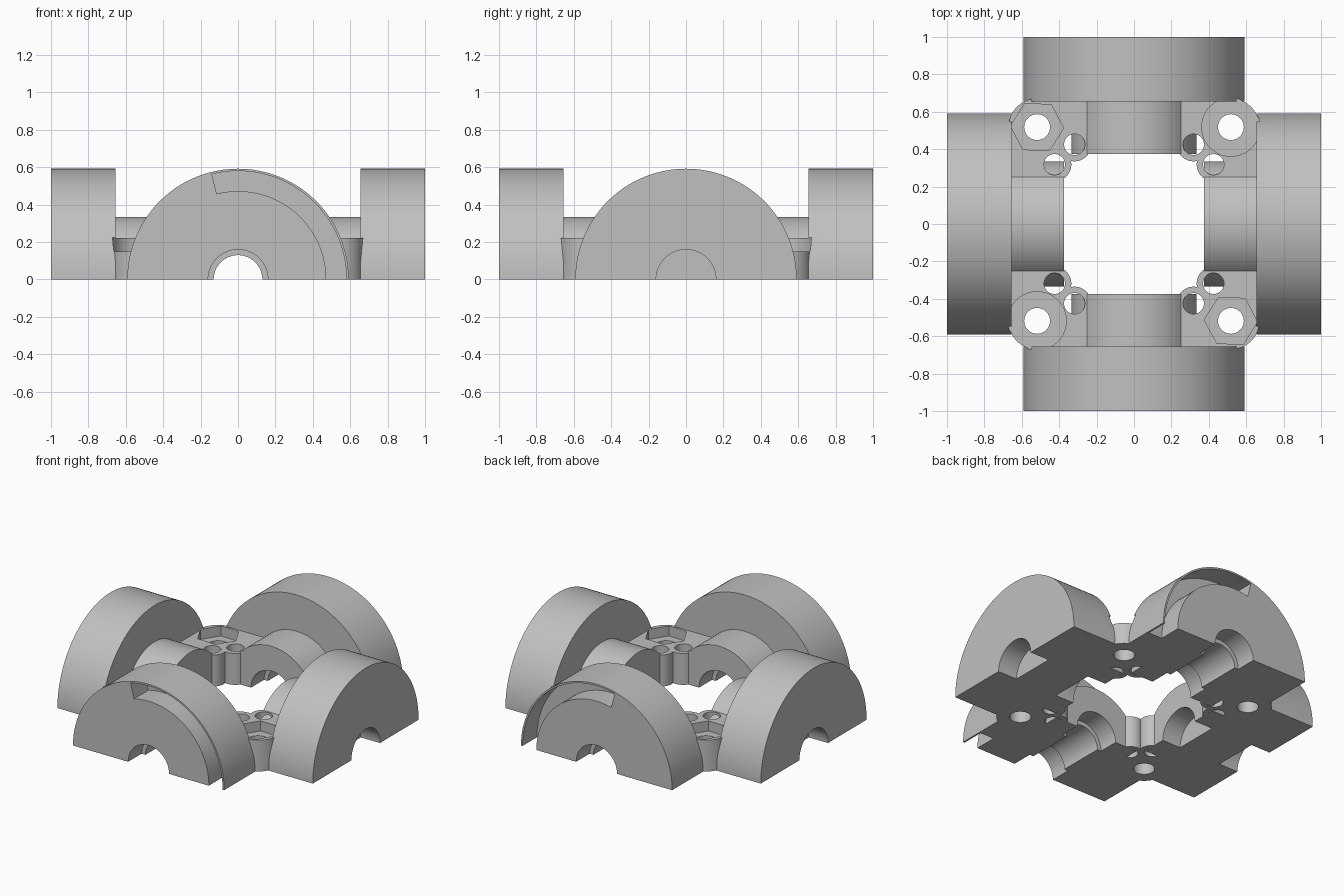
import bpy
from math import sin, cos, pi, radians
from mathutils import Matrix, Vector
import bmesh

if "Cube" in bpy.data.objects:
    bpy.data.objects.remove(bpy.data.objects["Cube"])

grey = bpy.data.materials.new("plain grey")
grey.use_nodes = True
GREY = (0.53, 0.53, 0.53, 1)
grey.diffuse_color = GREY
grey.node_tree.nodes["Principled BSDF"].inputs["Base Color"].default_value = GREY


def prism(name, pts, lo, hi, frame=Matrix()):
    """Extrude a flat outline from lo to hi along the frame's z axis."""
    bm = bmesh.new()
    base = bm.faces.new([bm.verts.new((x, y, lo)) for x, y in pts])
    ext = bmesh.ops.extrude_face_region(bm, geom=[base])["geom"]
    bmesh.ops.translate(bm, vec=(0, 0, hi - lo),
                        verts=[v for v in ext if isinstance(v, bmesh.types.BMVert)])
    bm.transform(frame)
    bmesh.ops.recalc_face_normals(bm, faces=bm.faces)
    mesh = bpy.data.meshes.new(name)
    bm.to_mesh(mesh)
    bm.free()
    mesh.materials.append(grey)
    obj = bpy.data.objects.new(name, mesh)
    bpy.context.collection.objects.link(obj)
    return obj


def circle(r, n=64, cx=0, cy=0, turn=0.0):
    return [(cx + r * cos(turn + 2 * pi * i / n), cy + r * sin(turn + 2 * pi * i / n))
            for i in range(n)]


def arc_band(r0, r1, a0, a1, n=40):
    angles = [radians(a0 + (a1 - a0) * i / n) for i in range(n + 1)]
    return ([(r1 * cos(a), r1 * sin(a)) for a in angles]
            + [(r0 * cos(a), r0 * sin(a)) for a in reversed(angles)])


def combine(body, tools, operation):
    """Apply a boolean with each tool, then discard the tools."""
    for tool in tools:
        mod = body.modifiers.new("bool", "BOOLEAN")
        mod.operation, mod.solver, mod.object = operation, "EXACT", tool
    bpy.context.view_layer.update()
    done = body.evaluated_get(bpy.context.evaluated_depsgraph_get())
    mesh = bpy.data.meshes.new_from_object(done)
    body.modifiers.clear()
    body.data = mesh
    for tool in tools:
        bpy.data.objects.remove(tool)


def arm_frame(side, out):
    """Frame whose x is side, y is up and z points out along the arm."""
    s, u, o = Vector(side), Vector((0, 0, 1)), Vector(out)
    return Matrix((s, u, o)).transposed().to_4x4()


# Each arm: groove starting side, outward direction, groove sweep in degrees
arms = [((1, 0, 0), (0, -1, 0), 104), ((1, 0, 0), (0, 1, 0), 104),
        ((0, -1, 0), (1, 0, 0), 35), ((0, -1, 0), (-1, 0, 0), 35)]
corners = [(1, 1), (-1, 1), (-1, -1), (1, -1)]
TOP, BOLT = 0.222, 0.518
HOLES = [(0.318, 0.425), (0.425, 0.318)]

# Corner blocks with bolt bosses and small drilled bosses
plan = [(0.2, 0.376), (0.2, 0.662), (0.57, 0.662), (0.662, 0.57),
        (0.662, 0.2), (0.376, 0.2), (0.376, 0.376)]
body = None
for sx, sy in corners:
    block = prism("corner_block", [(x * sx, y * sy) for x, y in plan], -0.3, TOP)
    bosses = [prism("boss", circle(0.09, 48, x * sx, y * sy), -0.3, TOP) for x, y in HOLES]
    bosses.append(prism("boss", circle(0.153, 64, BOLT * sx, BOLT * sy), -0.3, TOP))
    combine(block, bosses, "UNION")
    drills = [prism("drill", circle(0.056, 40, x * sx, y * sy), -0.5, 0.5) for x, y in HOLES]
    drills.append(prism("drill", circle(0.069, 48, BOLT * sx, BOLT * sy), -0.5, 0.5))
    combine(block, drills, "DIFFERENCE")
    if body is None:
        body = block
    else:
        combine(body, [block], "UNION")
body.name = "half_housing"

# Hubs and outer drums
parts = []
for side, out, sweep in arms:
    frame = arm_frame(side, out)
    hub = prism("hub", circle(0.335, 96), 0.375, 0.7, frame)
    drum = prism("drum", circle(0.592, 144), 0.655, 1.0, frame)
    combine(drum, [hub], "UNION")
    parts.append(drum)
combine(body, parts, "UNION")

# Stepped shaft bores and curved grooves in the drum faces
cutters = []
for side, out, sweep in arms:
    frame = arm_frame(side, out)
    cutters.append(prism("bore", circle(0.13), 0.3, 1.1, frame))
    cutters.append(prism("outer_seat", circle(0.16), 0.85, 1.1, frame))
    cutters.append(prism("inner_seat", circle(0.16), 0.3, 0.52, frame))
    cutters.append(prism("groove", arc_band(0.472, 0.58, -20, sweep), 0.84, 1.1, frame))

# Nut pockets and round bolt-head pockets on alternate corners
for i, (sx, sy) in enumerate(corners):
    shape = (circle(0.156, 64, BOLT * sx, BOLT * sy) if i % 2 == 0
             else circle(0.142, 6, BOLT * sx, BOLT * sy, -0.04))
    cutters.append(prism("pocket", shape, 0.15, TOP + 0.002))

# Flat split plane at the bottom
cutters.append(prism("split", circle(3, 4), -2, 0))
combine(body, cutters, "DIFFERENCE")

bpy.context.view_layer.objects.active = body
body.select_set(True)
bpy.ops.object.shade_smooth_by_angle(angle=radians(25))
